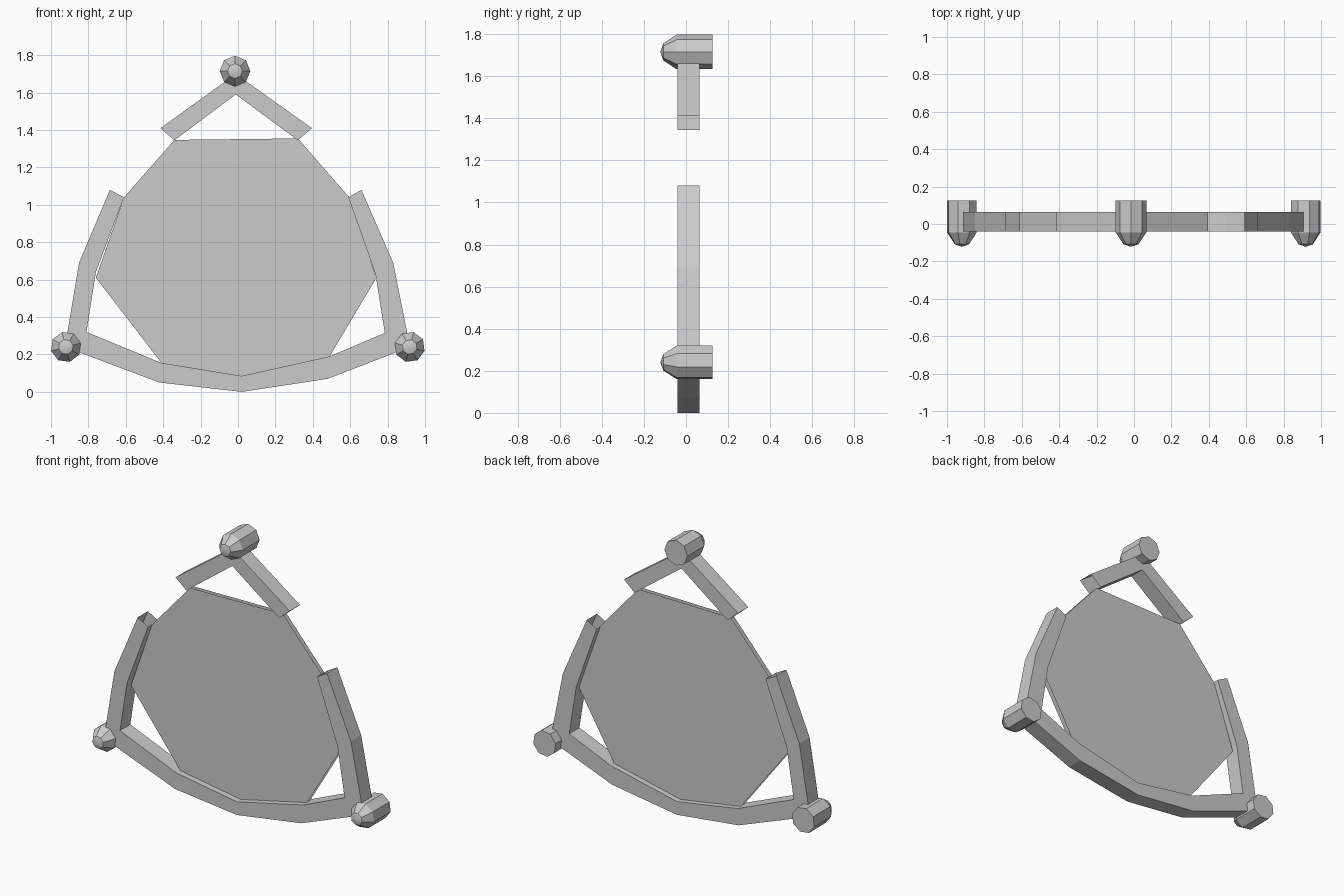
import bpy
import bmesh
from math import cos, sin, pi, radians

cube = bpy.data.objects.get("Cube")
if cube:
    bpy.data.objects.remove(cube, do_unlink=True)

GREY = (0.6, 0.6, 0.6, 1.0)
grey = bpy.data.materials.new("plain grey")
grey.use_nodes = True
grey.diffuse_color = GREY
grey.node_tree.nodes["Principled BSDF"].inputs["Base Color"].default_value = GREY


def finish(name, bm):
    mesh = bpy.data.meshes.new(name)
    bm.to_mesh(mesh)
    bm.free()
    mesh.materials.append(grey)
    obj = bpy.data.objects.new(name, mesh)
    bpy.context.collection.objects.link(obj)
    return obj


def bridge(bm, a, b):
    """Join two rings of vertices with quads."""
    n = len(a)
    for i in range(n):
        j = (i + 1) % n
        bm.faces.new((a[i], a[j], b[j], b[i]))


def open_bar(name, outer, inner, front, back):
    """Square hollow bar along a path, open at both ends."""
    bm = bmesh.new()
    rings = []
    for (ox, oz), (ix, iz) in zip(outer, inner):
        corners = ((ox, front, oz), (ix, front, iz), (ix, back, iz), (ox, back, oz))
        rings.append([bm.verts.new(c) for c in corners])
    for a, b in zip(rings, rings[1:]):
        bridge(bm, a, b)
    bmesh.ops.recalc_face_normals(bm, faces=bm.faces[:])
    return finish(name, bm)


def knob(name, x, z, turn):
    """Eight-sided stud with a tapered, domed front."""
    bm = bmesh.new()
    profile = ((0.082, 0.125), (0.082, -0.045), (0.04, -0.108))
    rings = []
    for r, y in profile:
        angles = [radians(turn) + i * pi / 4 for i in range(8)]
        rings.append([bm.verts.new((x + r * cos(t), y, z + r * sin(t))) for t in angles])
    for a, b in zip(rings, rings[1:]):
        bridge(bm, a, b)
    bm.faces.new(rings[0])
    tip = bm.verts.new((x, -0.122, z))
    for i in range(8):
        f = bm.faces.new((rings[-1][i], rings[-1][(i + 1) % 8], tip))
        f.smooth = True
    bmesh.ops.recalc_face_normals(bm, faces=bm.faces[:])
    return finish(name, bm)


def sheet(name, outline, y, faces_back):
    """Thin flat panel with no rim."""
    bm = bmesh.new()
    f = bm.faces.new([bm.verts.new((x, y, z)) for x, z in outline])
    f.normal_update()
    if (f.normal.y > 0) != faces_back:
        f.normal_flip()
    return finish(name, bm)


# Lower frame: left arm, curved base, right arm
frame_outer = [(-0.685, 1.08), (-0.85, 0.69), (-0.925, 0.24), (-0.42, 0.05),
               (0.02, 0.0), (0.48, 0.07), (0.92, 0.24), (0.83, 0.69), (0.66, 1.08)]
frame_inner = [(-0.61, 1.04), (-0.76, 0.64), (-0.81, 0.32), (-0.41, 0.155),
               (0.02, 0.085), (0.49, 0.19), (0.785, 0.315), (0.735, 0.63), (0.59, 1.04)]
open_bar("lower_frame", frame_outer, frame_inner, -0.04, 0.064)

# Peaked bar at the top
open_bar("top_chevron", [(-0.415, 1.41), (-0.012, 1.7), (0.395, 1.41)],
         [(-0.34, 1.345), (-0.012, 1.59), (0.32, 1.345)], -0.04, 0.064)

# Two panel sheets filling the frame
panel = [(-0.34, 1.347), (0.32, 1.355), (0.595, 1.04), (0.74, 0.61), (0.49, 0.19),
         (0.02, 0.085), (-0.41, 0.155), (-0.76, 0.61), (-0.61, 1.04)]
sheet("front_panel", panel, 0.0, False)
sheet("back_panel", panel, 0.028, True)

# Studs at the three corners
knob("top_knob", -0.016, 1.715, 0)
knob("right_knob", -0.92, 0.24, 15)
knob("left_knob", 0.918, 0.24, 30)
